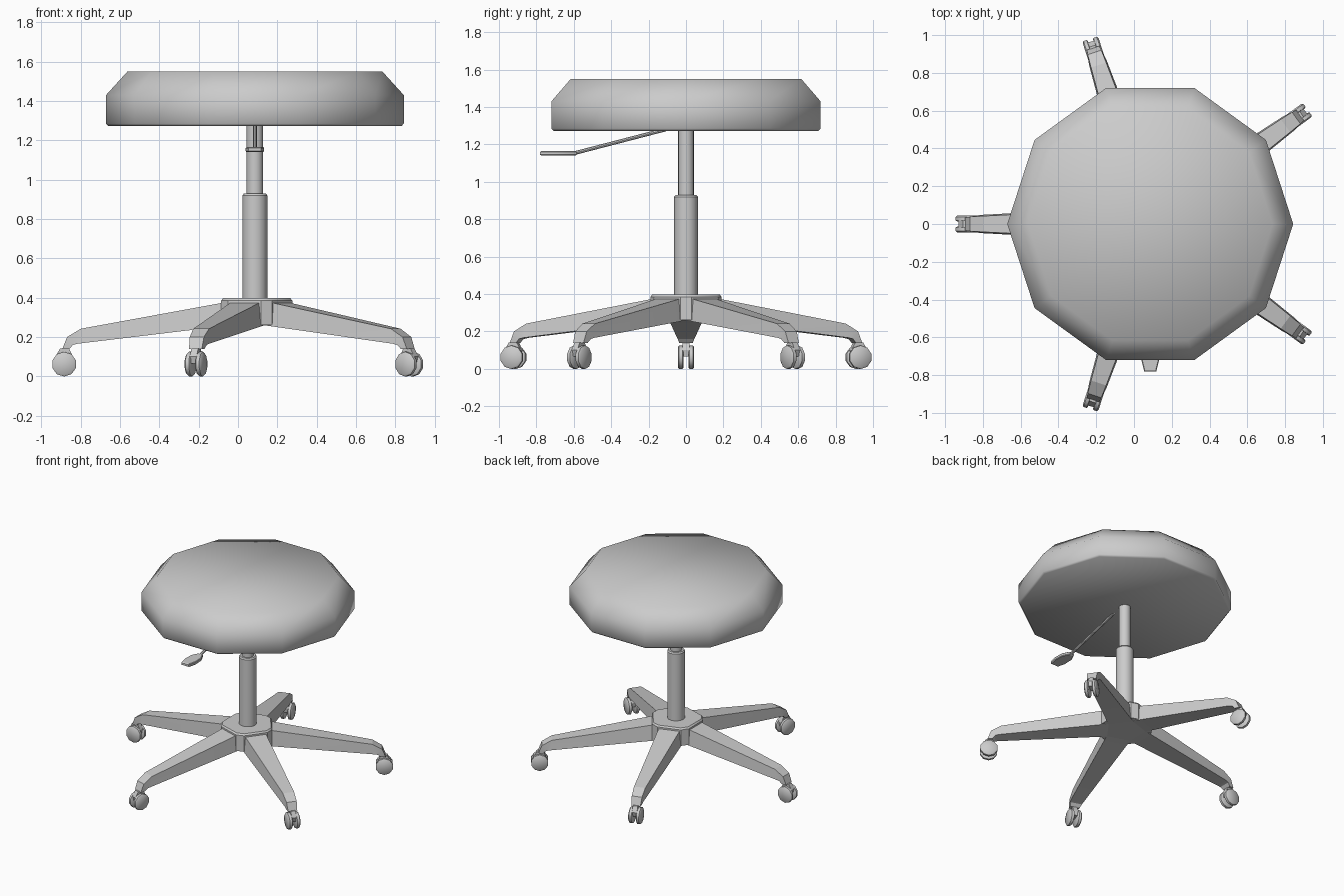
import bpy
from math import cos, sin, pi, radians
from mathutils import Matrix, Vector

if "Cube" in bpy.data.objects:
    bpy.data.objects.remove(bpy.data.objects["Cube"])

CX = 0.086                                   # x of the central column
CENTRE = Matrix.Translation((CX, 0, 0))


def make(name, verts, faces, matrix=CENTRE, angle=30):
    me = bpy.data.meshes.new(name)
    me.from_pydata([matrix @ Vector(v) for v in verts], [], faces)
    me.shade_smooth()
    me.set_sharp_from_angle(angle=radians(angle))
    ob = bpy.data.objects.new(name, me)
    bpy.context.collection.objects.link(ob)
    return ob


def loft(name, rings, matrix=CENTRE, angle=30):
    """Skin a list of equal-sized rings and cap both ends."""
    n = len(rings[0])
    faces = [(a + i, a + (i + 1) % n, a + n + (i + 1) % n, a + n + i)
             for a in range(0, n * (len(rings) - 1), n) for i in range(n)]
    faces.append(tuple(reversed(range(n))))
    faces.append(tuple(range(n * (len(rings) - 1), n * len(rings))))
    return make(name, [v for r in rings for v in r], faces, matrix, angle)


def lathe(name, profile, sides, matrix=CENTRE, angle=30, turn=0.0):
    rings = [[(r * cos(turn + 2 * pi * i / sides), r * sin(turn + 2 * pi * i / sides), z)
              for i in range(sides)] for r, z in profile]
    return loft(name, rings, matrix, angle)


# Ten-sided padded seat
lathe("seat", [(0.745, 1.272), (0.757, 1.285), (0.757, 1.43), (0.648, 1.55)], 10, angle=60)

# Gas lift column
lathe("outer_column", [(0.063, 0.36), (0.063, 0.92), (0.056, 0.93)], 16)
lathe("inner_column", [(0.042, 0.90), (0.042, 1.28)], 16)

# Height lever: thin rod and flat paddle
start, end = Vector((CX, -0.61, 1.15)), Vector((CX, -0.07, 1.29))
rod = Matrix.Translation(start) @ (end - start).to_track_quat('Z', 'Y').to_matrix().to_4x4()
lathe("lever_rod", [(0.01, 0), (0.01, (end - start).length)], 8, rod)
half = [(0.018, -0.585), (0.045, -0.64), (0.047, -0.72), (0.032, -0.78)]
outline = [(-x, y) for x, y in half] + [(x, y) for x, y in reversed(half)]
loft("lever_paddle", [[(x * s, -0.68 + (y + 0.68) * s, z) for x, y in outline]
                      for s, z in ((0.92, 1.14), (1, 1.145), (1, 1.16), (0.92, 1.165))])

# Five-sided hub with cut corners
def hub_ring(s, z):
    ring = []
    for k in range(5):
        a = 2 * pi * k / 5
        for w in (-0.03, 0.03):
            ring.append((s * (0.19 * cos(a) - w * sin(a)), s * (0.19 * sin(a) + w * cos(a)), z))
    return ring

loft("hub", [hub_ring(s, z) for s, z in ((1, 0.26), (1, 0.385), (0.95, 0.397))])

# Leg sections: top (r, z, half width), bottom (r, z, half width)
SECTIONS = [((0.12, 0.382, 0.080), (0.12, 0.26, 0.09)),
            ((0.885, 0.242, 0.042), (0.90, 0.166, 0.048)),
            ((0.955, 0.200, 0.038), (0.925, 0.160, 0.044)),
            ((0.980, 0.138, 0.034), (0.945, 0.138, 0.036))]
# Caster wheel (radius, distance along axle)
WHEEL = [(0.056, 0.014), (0.063, 0.019), (0.063, 0.037), (0.054, 0.044)]
CORE = [(-0.04, 0.065), (0.035, 0.065), (0.045, 0.10), (0.02, 0.142), (-0.025, 0.142), (-0.045, 0.10)]

for i in range(5):
    place = CENTRE @ Matrix.Rotation(pi + 2 * pi * i / 5, 4, 'Z')
    # Tapered leg with a down-turned tip
    loft(f"leg_{i + 1}", [[(t[0], -t[2], t[1]), (t[0], t[2], t[1]),
                           (b[0], b[2], b[1]), (b[0], -b[2], b[1])] for t, b in SECTIONS],
         place, 20)
    # Twin wheels either side of a fork block
    for side, label in ((1, "a"), (-1, "b")):
        axle = place @ Matrix.Translation((0.97, 0, 0.062)) @ Matrix.Rotation(-side * pi / 2, 4, 'X')
        lathe(f"caster_wheel_{i + 1}{label}", WHEEL, 10, axle, 40, pi / 10)
    loft(f"caster_fork_{i + 1}", [[(0.97 + x, y, z) for x, z in reversed(CORE)]
                                  for y in (-0.018, 0.018)], place)

# Make every face point outward
import bmesh
for ob in bpy.data.objects:
    bm = bmesh.new()
    bm.from_mesh(ob.data)
    bmesh.ops.recalc_face_normals(bm, faces=bm.faces)
    bm.to_mesh(ob.data)
    bm.free()
